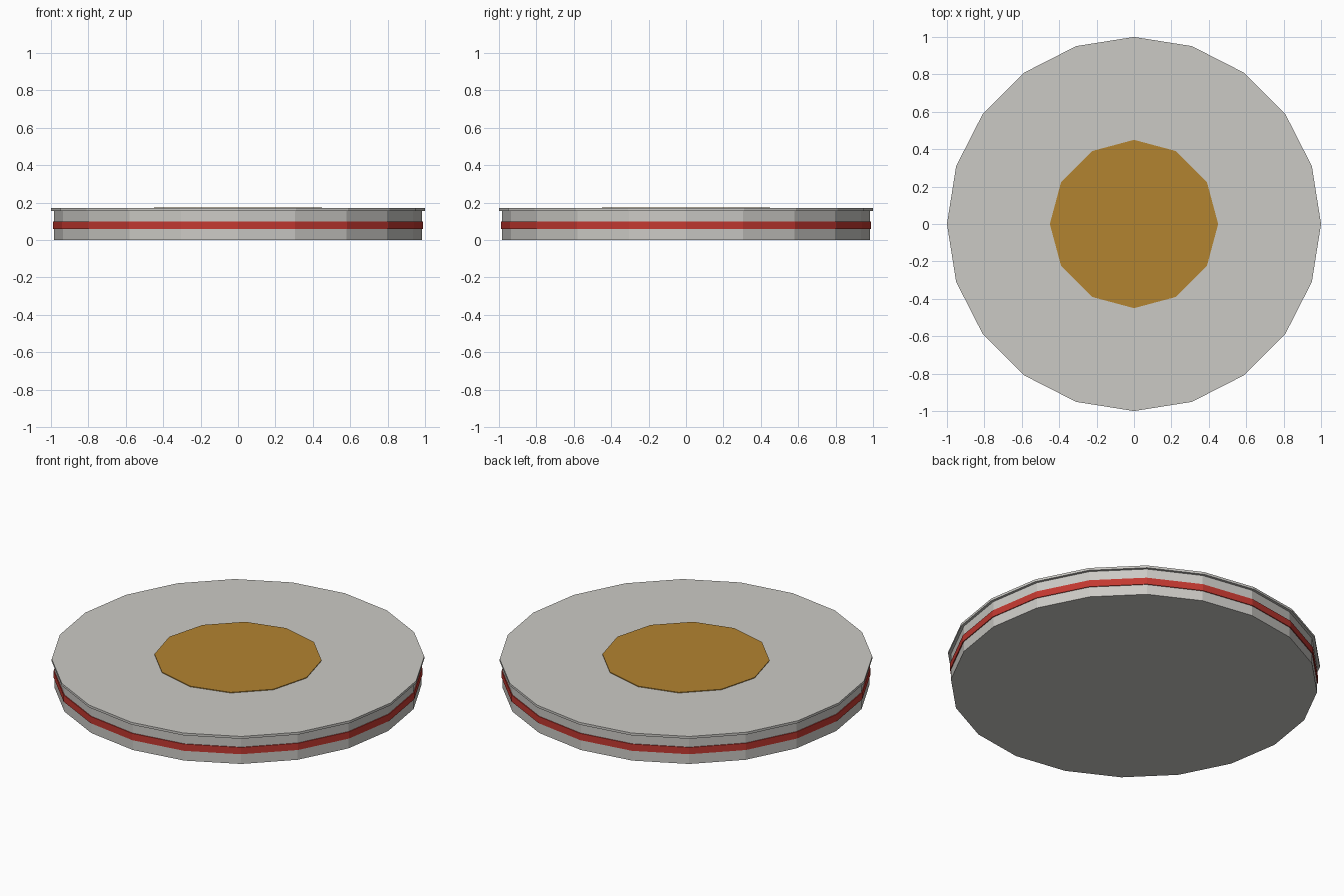
import bpy
import bmesh
import math

if "Cube" in bpy.data.objects:
    bpy.data.objects.remove(bpy.data.objects["Cube"])


def material(name, rgb):
    m = bpy.data.materials.new(name)
    m.diffuse_color = (*rgb, 1.0)
    m.use_nodes = True
    m.node_tree.nodes["Principled BSDF"].inputs["Base Color"].default_value = m.diffuse_color
    return m


grey = material("light warm grey", (0.60, 0.59, 0.56))
red = material("red", (0.55, 0.04, 0.03))
gold = material("dark gold", (0.45, 0.23, 0.03))


def disc(name, radius, z0, z1, sides, mat):
    """Flat-shaded prism from z0 to z1 with corners on the x and y axes."""
    bm = bmesh.new()
    ring = [bm.verts.new((radius * math.cos(math.tau * i / sides),
                          radius * math.sin(math.tau * i / sides), z0))
            for i in range(sides)]
    base = bm.faces.new(ring)
    ext = bmesh.ops.extrude_face_region(bm, geom=[base], use_keep_orig=True)
    for v in ext["geom"]:
        if isinstance(v, bmesh.types.BMVert):
            v.co.z = z1
    bmesh.ops.recalc_face_normals(bm, faces=bm.faces)
    mesh = bpy.data.meshes.new(name)
    bm.to_mesh(mesh)
    bm.free()
    mesh.materials.append(mat)
    obj = bpy.data.objects.new(name, mesh)
    bpy.context.collection.objects.link(obj)
    return obj


# Main puck, coloured stripe, overhanging lid and centre plate
disc("body", 0.985, 0.0, 0.156, 20, grey)
disc("side_band", 0.99, 0.06, 0.10, 20, red)
disc("top_rim", 1.0, 0.156, 0.17, 20, grey)
disc("centre_plate", 0.45, 0.168, 0.174, 12, gold)
